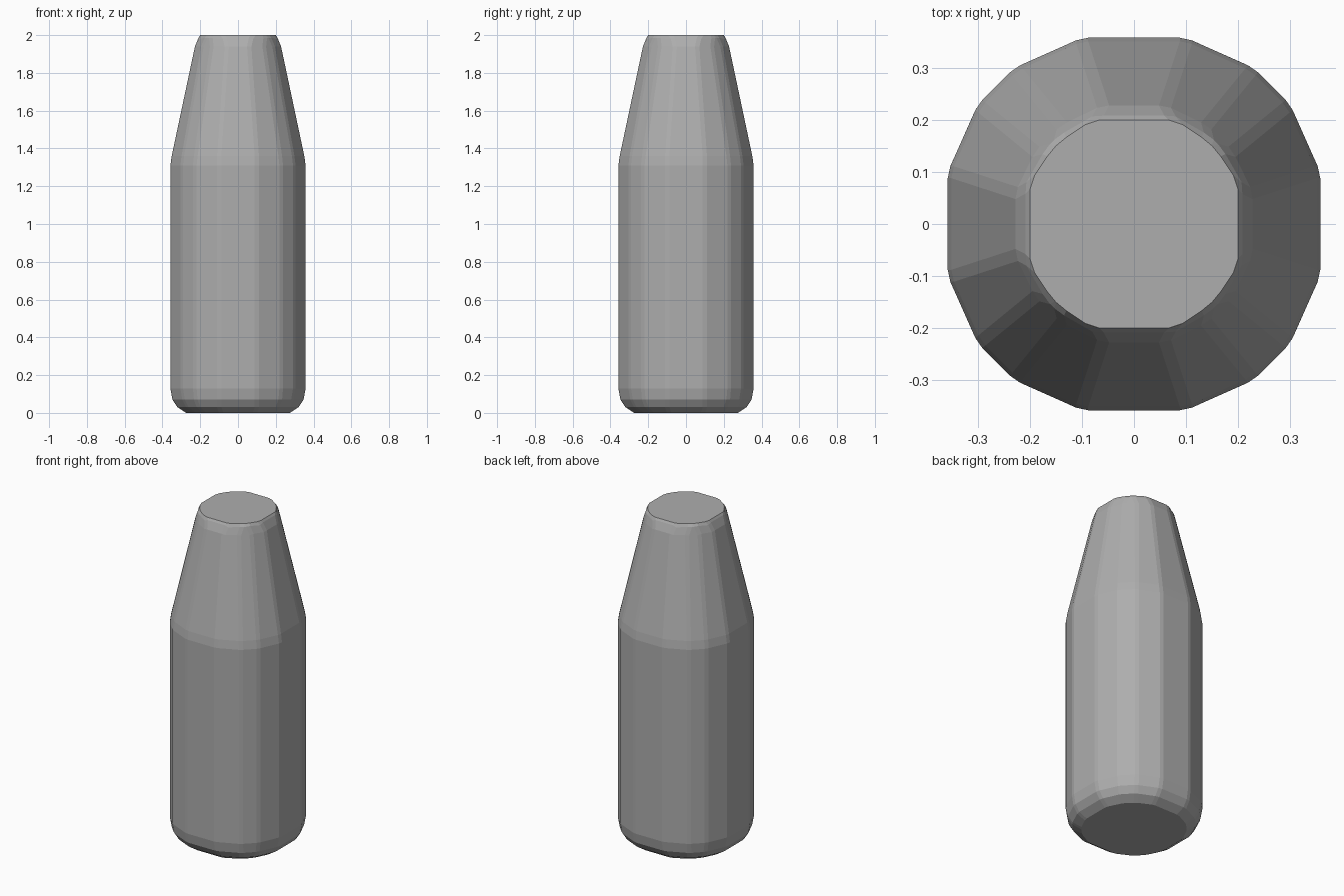
import bpy
import bmesh

cube = bpy.data.objects.get("Cube")
if cube:
    bpy.data.objects.remove(cube, do_unlink=True)

# Single plain grey
GREY = (0.42, 0.42, 0.42, 1.0)
grey = bpy.data.materials.new("plain grey")
grey.use_nodes = True
grey.diffuse_color = GREY
grey.node_tree.nodes["Principled BSDF"].inputs["Base Color"].default_value = GREY

# Rings: height, half width, half flat side, corner near x, corner near y
RINGS = [
    (0.0, 0.275, 0.09, 0.18, 0.23),
    (0.03, 0.32, 0.10, 0.21, 0.27),
    (0.07, 0.347, 0.10, 0.225, 0.29),
    (0.13, 0.358, 0.10, 0.23, 0.30),
    (1.31, 0.358, 0.10, 0.23, 0.30),
    (1.36, 0.351, 0.10, 0.225, 0.294),
    (1.94, 0.228, 0.06, 0.14, 0.19),
    (1.985, 0.21, 0.07, 0.145, 0.17),
    (2.0, 0.20, 0.08, 0.14, 0.16),
]


def section(half, flat, near, far):
    """Four-way symmetric outline with flat sides and rounded corners."""
    quarter = [(half, -flat), (half, flat), (far, near), (near, far)]
    points = []
    for _ in range(4):
        points += quarter
        quarter = [(-y, x) for x, y in quarter]
    return points


# Bottle body: straight sides, tapered neck, rounded base
bm = bmesh.new()
loops = [[bm.verts.new((x, y, z)) for x, y in section(*shape)] for z, *shape in RINGS]
for low, high in zip(loops, loops[1:]):
    for i in range(len(low)):
        j = (i + 1) % len(low)
        bm.faces.new((low[i], low[j], high[j], high[i]))
bm.faces.new(loops[0][::-1])
bm.faces.new(loops[-1])
bmesh.ops.recalc_face_normals(bm, faces=bm.faces)

# Soften the upright edges of the straight wall and neck
upright = [e for e in bm.edges
           if abs(e.verts[0].co.z - e.verts[1].co.z) > 0.01]
bmesh.ops.bevel(bm, geom=upright, offset=0.012, segments=1, affect='EDGES')

mesh = bpy.data.meshes.new("bottle_body")
bm.to_mesh(mesh)
bm.free()
mesh.materials.append(grey)
bottle = bpy.data.objects.new("bottle_body", mesh)
bpy.context.scene.collection.objects.link(bottle)
